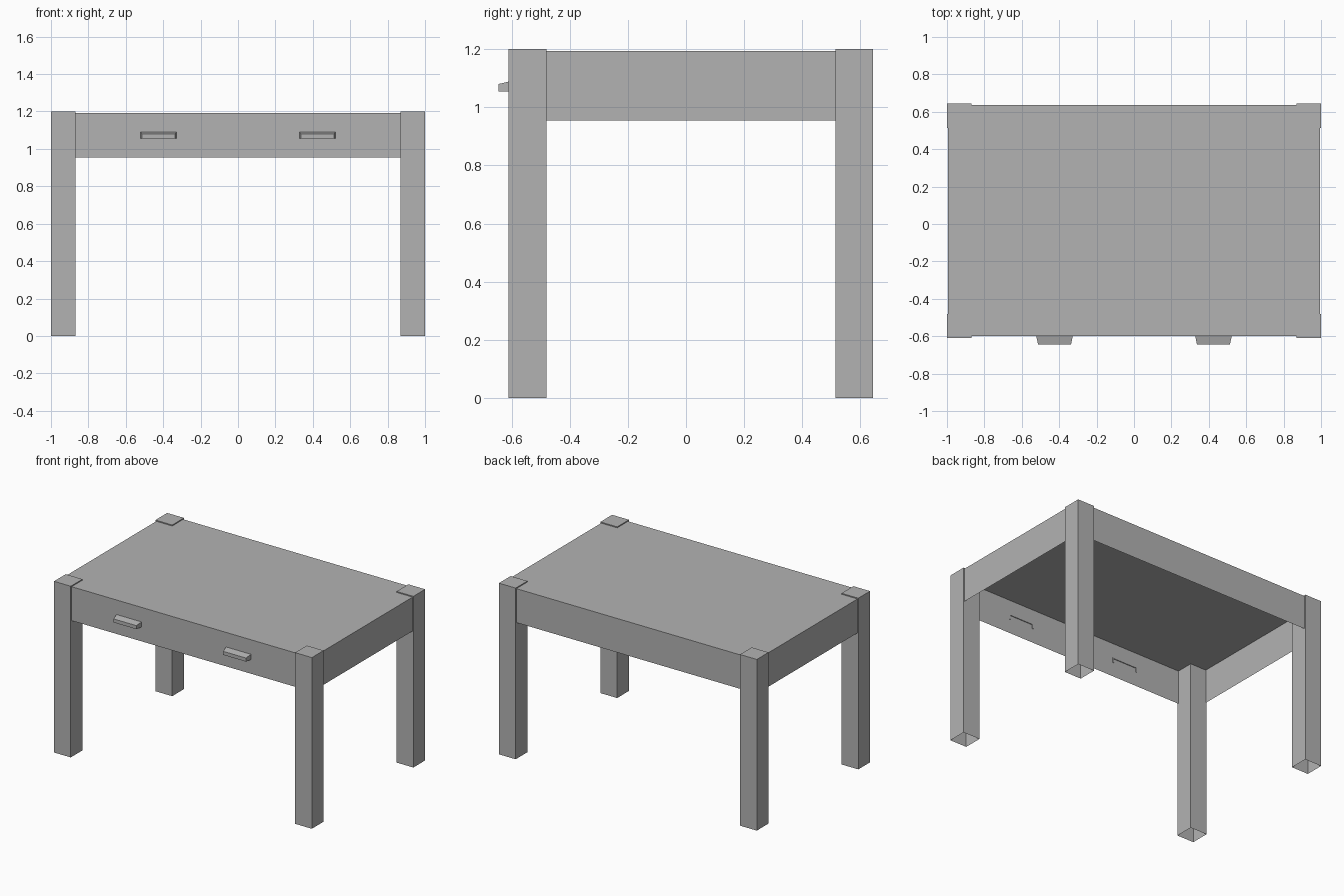
import bpy
import bmesh

default = bpy.data.objects.get("Cube")
if default:
    bpy.data.objects.remove(default, do_unlink=True)

gray = bpy.data.materials.new("plain gray")
gray.use_nodes = True
gray.diffuse_color = (0.45, 0.45, 0.45, 1)
gray.node_tree.nodes["Principled BSDF"].inputs["Base Color"].default_value = (0.45, 0.45, 0.45, 1)


def finish(name, bm):
    bmesh.ops.recalc_face_normals(bm, faces=bm.faces[:])
    mesh = bpy.data.meshes.new(name)
    bm.to_mesh(mesh)
    bm.free()
    mesh.materials.append(gray)
    obj = bpy.data.objects.new(name, mesh)
    bpy.context.collection.objects.link(obj)
    return obj


def open_box(name, low, high):
    """Hollow box without a bottom face."""
    bm = bmesh.new()
    bmesh.ops.create_cube(bm, size=1)
    for v in bm.verts:
        for i in range(3):
            v.co[i] = high[i] if v.co[i] > 0 else low[i]
    bottom = [f for f in bm.faces if f.normal.z < -0.5]
    bmesh.ops.delete(bm, geom=bottom, context="FACES_ONLY")
    return finish(name, bm)


def handle(name, x):
    """Tapered cup pull, open below and towards the drawer front."""
    bm = bmesh.new()
    back, front = -0.596, -0.645

    def shell(inset):
        rings = []
        for y, half, top in ((back, 0.098, 1.092), (front + inset, 0.088, 1.08)):
            half, top = half - inset, top - inset
            rings.append([bm.verts.new((x + s * half, y, z))
                          for s, z in ((-1, 1.055), (-1, top), (1, top), (1, 1.055))])
        for i in range(3):
            bm.faces.new((rings[0][i], rings[0][i + 1], rings[1][i + 1], rings[1][i]))
        bm.faces.new(rings[1])
        return rings

    outer, inner = shell(0), shell(0.008)
    # Rims joining the outer and inner skins
    for i in range(3):
        bm.faces.new((outer[0][i], outer[0][i + 1], inner[0][i + 1], inner[0][i]))
    for i in (0, 3):
        bm.faces.new((outer[0][i], outer[1][i], inner[1][i], inner[0][i]))
    bm.faces.new((outer[1][0], outer[1][3], inner[1][3], inner[1][0]))
    return finish(name, bm)


# Tabletop and apron as one thin shell
open_box("tabletop_and_apron", (-0.994, -0.6, 0.955), (0.994, 0.636, 1.193))

# Corner legs, standing slightly proud of the apron
for side, x in (("right", -1), ("left", 0.87)):
    for end, y in (("front", -0.61), ("back", 0.514)):
        open_box(f"{end}_{side}_leg", (x, y, 0), (x + 0.13, y + 0.13, 1.2))

# Drawer handles
for side, x in (("right", -0.425), ("left", 0.425)):
    handle(f"{side}_handle", x)
